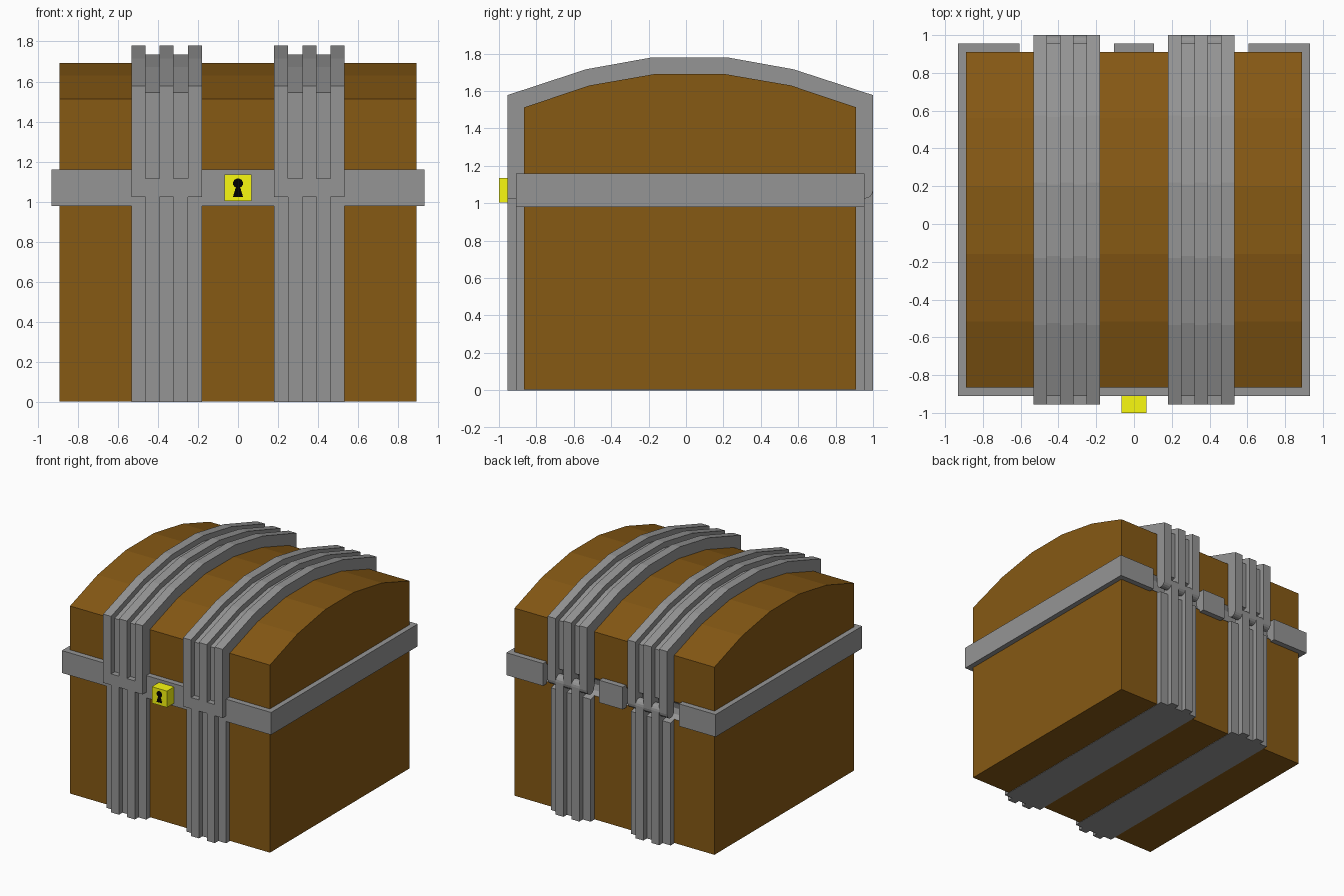
import bpy, bmesh, math

if "Cube" in bpy.data.objects:
    bpy.data.objects.remove(bpy.data.objects["Cube"])


def material(name, rgb):
    m = bpy.data.materials.new(name)
    m.diffuse_color = (*rgb, 1)
    m.use_nodes = True
    m.node_tree.nodes["Principled BSDF"].inputs["Base Color"].default_value = m.diffuse_color
    return m


WOOD = material("wood", (0.24, 0.10, 0.007))
IRON = material("iron", (0.30, 0.30, 0.30))
BRASS = material("brass", (0.95, 0.95, 0.005))
BLACK = material("black", (0.0, 0.0, 0.0))


def prism(name, profile, start, end, mat=IRON, axis="x"):
    """Extrude a closed outline: (y, z) along x, or (x, z) along y."""
    bm = bmesh.new()
    place = (lambda p, t: (t, *p)) if axis == "x" else (lambda p, t: (p[0], t, p[1]))
    rings = [[bm.verts.new(place(p, t)) for p in profile] for t in (start, end)]
    n = len(profile)
    bm.faces.new(rings[0])
    bm.faces.new(rings[1])
    for i in range(n):
        j = (i + 1) % n
        bm.faces.new((rings[0][i], rings[0][j], rings[1][j], rings[1][i]))
    bmesh.ops.recalc_face_normals(bm, faces=bm.faces)
    mesh = bpy.data.meshes.new(name)
    bm.to_mesh(mesh)
    bm.free()
    obj = bpy.data.objects.new(name, mesh)
    bpy.context.collection.objects.link(obj)
    mesh.materials.append(mat)
    return obj


def box(name, x0, x1, y0, y1, z0, z1, mat=IRON):
    return prism(name, [(y0, z0), (y1, z0), (y1, z1), (y0, z1)], x0, x1, mat)


def hinge_arc(radius, a0, a1, steps):
    """Points around the hinge axis at the back."""
    angles = [math.radians(a0 + (a1 - a0) * i / steps) for i in range(steps + 1)]
    return [(.955 + radius * math.cos(a), 1.07 + radius * math.sin(a)) for a in angles]


def cut(obj, cutter):
    mod = obj.modifiers.new("hinge_channel", "BOOLEAN")
    mod.operation = "DIFFERENCE"
    mod.solver = "EXACT"
    mod.material_mode = "TRANSFER"
    mod.object = cutter


# Arched lid outlines (y, z): wood, strap base, raised ribs
WOOD_ARCH = [(-.865, 1.513), (-.515, 1.63), (-.16, 1.692), (.2, 1.692), (.56, 1.63), (.91, 1.513)]
BASE_ARCH = [(-.91, 1.545), (-.525, 1.672), (-.17, 1.736), (.21, 1.736), (.567, 1.672), (.955, 1.545)]
RIB_ARCH = [(-.955, 1.578), (-.535, 1.716), (-.18, 1.78), (.22, 1.78), (.575, 1.716), (1.0, 1.578)]

# Wooden chest, raised a hair so the straps show underneath
body = prism("chest_body", [(-.865, .003)] + WOOD_ARCH + [(.91, .003)], -.89, .89, WOOD)

# Two straps, with lid ribs interlocking with lower ribs; hinge knuckles at the back
lid_rib = [(-.955, 1.025)] + RIB_ARCH + hinge_arc(.045, 0, -180, 8)
lid_rib += [(.91, 1.25), (-.9, 1.25), (-.9, 1.025)]
lower_rib = [(-.955, 0), (-.955, 1.115), (-.9, 1.115), (-.9, .9), (.91, .9)]
lower_rib += hinge_arc(.045, 180, 0, 8) + [(1.0, 0)]
for side, s in (("left", -1), ("right", 1)):
    base = prism(f"strap_base_{side}", [(-.91, 0)] + BASE_ARCH + [(.955, 0)], s * .18, s * .532)
    for i in range(5):
        x0, x1 = s * (.18 + .0704 * i), s * (.18 + .0704 * (i + 1))
        if i % 2 == 0:
            prism(f"lid_rib_{side}_{i}", lid_rib, x0, x1)
        else:
            prism(f"lower_rib_{side}_{i}", lower_rib, x0, x1)
    # Rounded clearance channel around the hinge
    cutter = prism(f"channel_cutter_{side}", hinge_arc(.085, 0, 330, 11), s * .105, s * .605)
    cutter.hide_render = True
    cutter.hide_viewport = True
    cut(body, cutter)
    cut(base, cutter)

# Belt around the middle, broken at the back for the hinges
Z0, Z1 = .98, 1.16
box("belt_front", -.932, .932, -.91, -.86, Z0, Z1)
box("belt_back_middle", -.105, .105, .9, .955, Z0, Z1)
for side, s in (("left", -1), ("right", 1)):
    box(f"belt_side_{side}", s * .88, s * .932, -.86, .9, Z0, Z1)
    box(f"belt_back_{side}", s * .605, s * .932, .9, .955, Z0, Z1)

# Lock with keyhole
box("lock", -.067, .067, -1.0, -.9, 1.003, 1.135, BRASS)
hole = [(-.025, 1.025), (.025, 1.025), (.01, 1.075)]
hole += [(.025 * math.cos(math.radians(a)), 1.092 + .025 * math.sin(math.radians(a)))
         for a in range(-45, 226, 30)]
hole.append((-.01, 1.075))
prism("keyhole", hole, -1.001, -.99, BLACK, axis="y")
